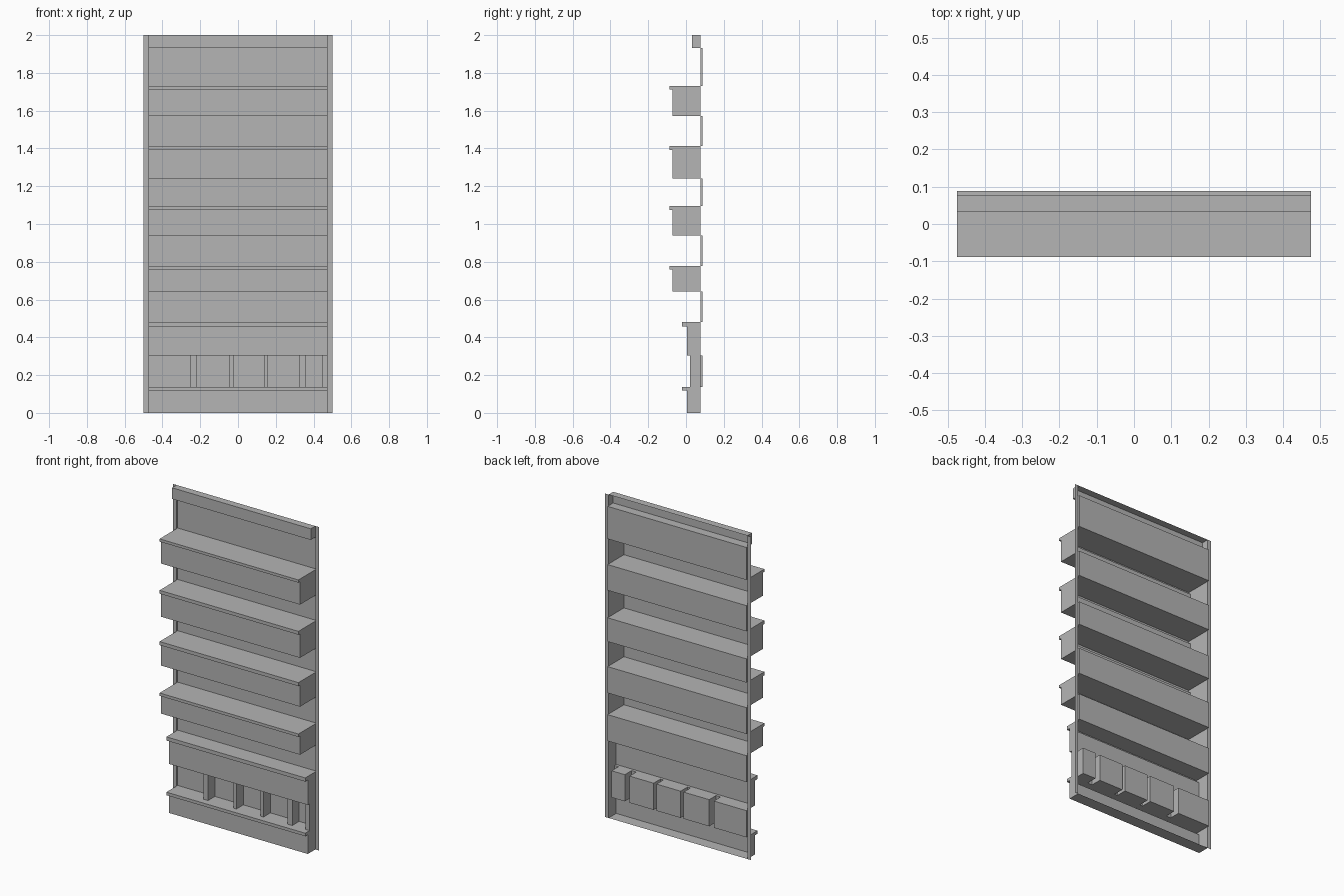
import bpy

if "Cube" in bpy.data.objects:
    bpy.data.objects.remove(bpy.data.objects["Cube"])

W = 0.475        # half width of the shelves
BACK = 0.078     # plane of the side flanges
DEEP = 0.088     # plane of the recessed back panels

# Dark grey paint
paint = bpy.data.materials.new("dark_grey")
paint.diffuse_color = (0.46, 0.46, 0.46, 1)
paint.use_nodes = True
paint.node_tree.nodes["Principled BSDF"].inputs["Base Color"].default_value = paint.diffuse_color


def make(name, verts, faces):
    me = bpy.data.meshes.new(name)
    me.from_pydata(verts, [], faces)
    me.materials.append(paint)
    me.update()
    ob = bpy.data.objects.new(name, me)
    bpy.context.collection.objects.link(ob)
    return ob


def pocket(name, prof, skip=()):
    """Open-backed skin: (y, z) profile swept across the width, with end caps."""
    n = len(prof)
    verts = [(x, y, z) for x in (-W, W) for y, z in prof]
    faces = [(i, n + i, n + i + 1, i + 1) for i in range(n - 1) if i not in skip]
    faces += [tuple(range(n)), tuple(reversed(range(n, 2 * n)))]
    return make(name, verts, faces)


def shelf(name, z0, lip_z, z1, front, lip_y, skip=()):
    pocket(name, [(BACK, z0), (front, z0), (front, lip_z),
                  (lip_y, lip_z), (lip_y, z1), (BACK, z1)], skip)


def recess(name, z0, z1):
    pocket(name, [(BACK, z0), (DEEP, z0), (DEEP, z1), (BACK, z1)])


# Side flanges
for side, x0, x1 in (("left", -0.5, -W), ("right", W, 0.5)):
    make(side + "_flange", [(x0, BACK, 0), (x1, BACK, 0), (x1, BACK, 2), (x0, BACK, 2)],
         [(0, 1, 2, 3)])

# Base and lower shelf; their faces next to the bays belong to the bay wall
shelf("base_shelf", 0, 0.119, 0.138, 0.004, -0.021, skip=(4,))
shelf("lower_shelf", 0.303, 0.457, 0.48, 0.004, -0.021, skip=(0,))

# Deep upper shelves and the recessed panels between them
levels = [(0.643, 0.759, 0.777), (0.94, 1.073, 1.095),
          (1.242, 1.391, 1.412), (1.571, 1.713, 1.73)]
below = 0.48
for i, (z0, lip_z, z1) in enumerate(levels, 1):
    recess(f"back_panel_{i}", below, z0)
    shelf(f"upper_shelf_{i}", z0, lip_z, z1, -0.072, -0.088)
    below = z1
recess("back_panel_top", below, 1.931)

# Header rail
pocket("header_rail", [(BACK, 1.931), (0.033, 1.931), (0.033, 2.0), (BACK, 2.0)])

# Divided bay wall: folded skin with hollow dividers, floor and ceiling strips
z0, z1, fy = 0.138, 0.303, 0.021
dividers = [(-0.252, -0.22), (-0.045, -0.025), (0.14, 0.16), (0.325, 0.357), (0.447, W)]
plan, spans, x = [(-W, BACK), (-W, DEEP)], [], -W
for a, b in dividers:
    plan += [(a, DEEP), (a, fy), (b, fy), (b, DEEP if b < W else BACK)]
    spans += [(x, a, DEEP), (a, b, fy)]
    x = b
verts, faces = [], []


def quad(*pts):
    k = len(verts)
    verts.extend(pts)
    faces.append((k, k + 1, k + 2, k + 3))


for (xa, ya), (xb, yb) in zip(plan, plan[1:]):
    quad((xa, ya, z0), (xb, yb, z0), (xb, yb, z1), (xa, ya, z1))
for a, b, y in spans:
    quad((a, -0.021, z0), (b, -0.021, z0), (b, y, z0), (a, y, z0))
    quad((a, y, z1), (b, y, z1), (b, 0.004, z1), (a, 0.004, z1))
make("divided_bays", verts, faces)
